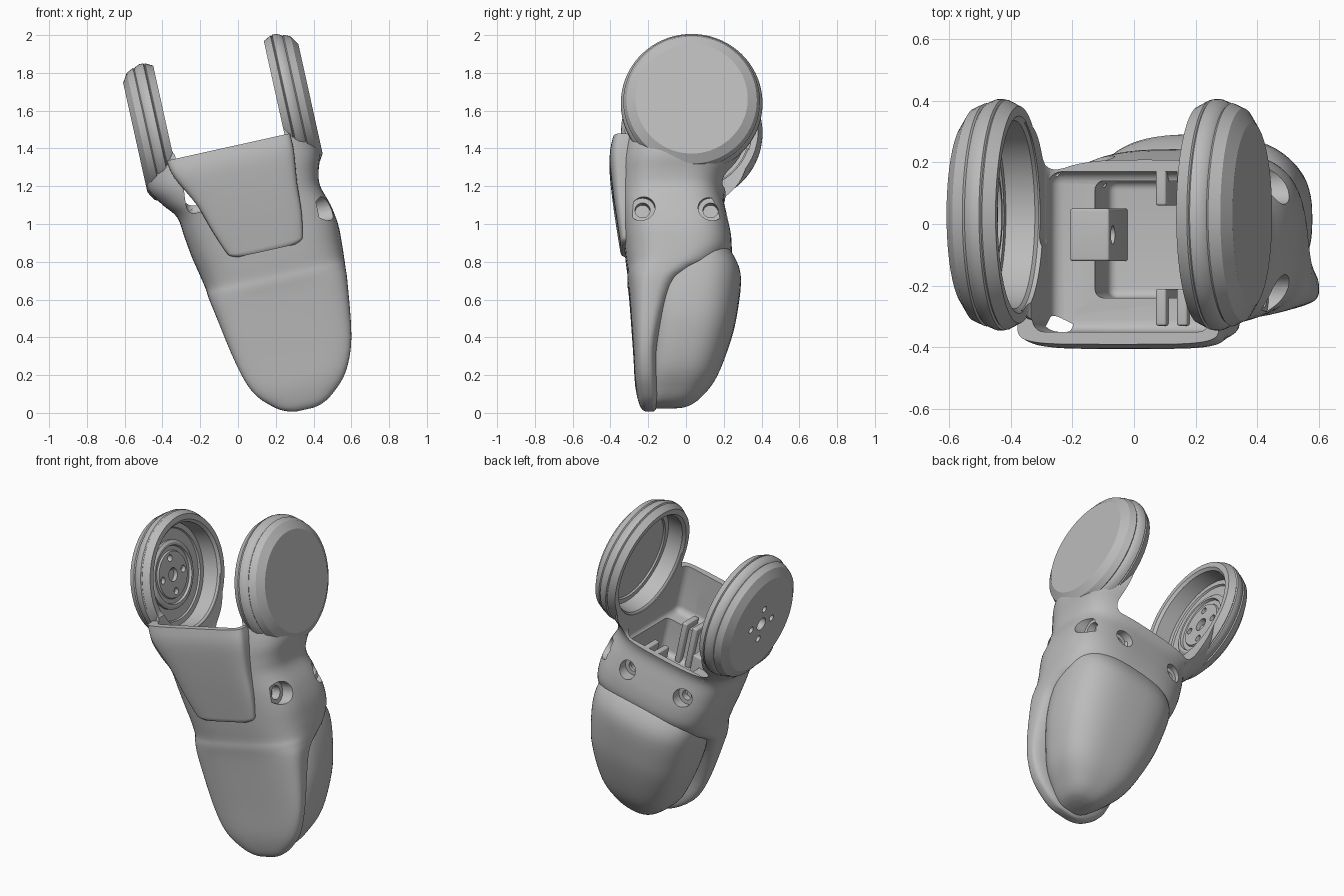
import bpy, bmesh, math
from mathutils import Matrix, Vector

cube = bpy.data.objects.get("Cube")
if cube:
    bpy.data.objects.remove(cube, do_unlink=True)

# The whole limb is modelled upright, then leaned sideways by this frame
FRAME = Matrix.Translation((-0.08, 0, 1.56)) @ Matrix.Rotation(math.radians(-12.5), 4, 'Y')
HUB_Y = 0.03

grey = bpy.data.materials.new("matte grey")
grey.use_nodes = True
grey.diffuse_color = (0.5, 0.5, 0.5, 1)
grey.node_tree.nodes["Principled BSDF"].inputs["Base Color"].default_value = (0.5, 0.5, 0.5, 1)


def make_object(name, bm):
    bmesh.ops.recalc_face_normals(bm, faces=bm.faces)
    mesh = bpy.data.meshes.new(name)
    bm.to_mesh(mesh)
    bm.free()
    mesh.materials.append(grey)
    ob = bpy.data.objects.new(name, mesh)
    bpy.context.collection.objects.link(ob)
    return ob


def skin(name, rings):
    """Closed solid through a list of equal-length point rings."""
    bm = bmesh.new()
    loops = [[bm.verts.new(p) for p in ring] for ring in rings]
    n = len(loops[0])
    for a, b in zip(loops, loops[1:]):
        for i in range(n):
            j = (i + 1) % n
            bm.faces.new((a[i], a[j], b[j], b[i]))
    bm.faces.new(loops[0])
    bm.faces.new(loops[-1])
    return make_object(name, bm)


def smooth_rows(rows, steps):
    """Catmull-Rom interpolation between table rows."""
    out = []
    for i in range(len(rows) - 1):
        p = [rows[max(0, min(len(rows) - 1, i + k))] for k in (-1, 0, 1, 2)]
        for s in range(steps):
            t = s / steps
            out.append([b + t * (c - a) / 2 + t * t * (a - 2.5 * b + 2 * c - d / 2)
                        + t ** 3 * (1.5 * (b - c) + (d - a) / 2) for a, b, c, d in zip(*p)])
    return out + [list(rows[-1])]


def loft(name, rows, power, steps=4, sides=64):
    """Rows are height, left, right, front, back of a rounded-box section."""
    def soft(v):
        return math.copysign(abs(v) ** (2 / power), v)
    rings = []
    for w, u0, u1, v0, v1 in smooth_rows(rows, steps):
        turn = [2 * math.pi * i / sides for i in range(sides)]
        rings.append([((u0 + u1) / 2 + (u1 - u0) / 2 * soft(math.cos(a)),
                       (v0 + v1) / 2 + (v1 - v0) / 2 * soft(math.sin(a)), w) for a in turn])
    return skin(name, rings)


def lathe(name, profile, side=1, y=HUB_Y, z=0, sides=72):
    """Revolve (radius, offset) pairs about the sideways axis."""
    turn = [2 * math.pi * i / sides for i in range(sides)]
    return skin(name, [[(side * u, y + r * math.cos(a), z + r * math.sin(a)) for a in turn]
                       for r, u in profile])


def rod(name, r, start, end):
    start, end = Vector(start), Vector(end)
    q = (end - start).to_track_quat('Z', 'Y')
    turn = [2 * math.pi * i / 32 for i in range(32)]
    return skin(name, [[c + q @ Vector((r * math.cos(a), r * math.sin(a), 0)) for a in turn]
                       for c in (start, end)])


def block(name, lo, hi, bevel=0.0):
    bm = bmesh.new()
    bmesh.ops.create_cube(bm, size=1)
    for v in bm.verts:
        v.co = [(a + b) / 2 + c * (b - a) for a, b, c in zip(lo, hi, v.co)]
    if bevel:
        bmesh.ops.bevel(bm, geom=bm.edges[:], offset=bevel, segments=5, profile=0.5,
                        affect='EDGES')
    return make_object(name, bm)


def carve(ob, cutters):
    for c in cutters:
        m = ob.modifiers.new("cut", 'BOOLEAN')
        m.operation, m.solver, m.object = 'DIFFERENCE', 'EXACT', c
    bpy.context.view_layer.objects.active = ob
    for m in list(ob.modifiers):
        bpy.ops.object.modifier_apply(modifier=m.name)


# Main shell: two arm roots, waist and the long front shin
shell = loft("shin_shell", [
    (0.02, -.43, .43, -.30, .36), (-.15, -.455, .455, -.34, .36),
    (-.28, -.47, .465, -.355, .31), (-.38, -.41, .435, -.355, .23),
    (-.46, -.35, .425, -.35, .2), (-.57, -.335, .457, -.34, .22),
    (-.68, -.32, .474, -.33, .24), (-.78, -.3, .472, -.32, .235),
    (-.86, -.285, .467, -.31, .17), (-.91, -.28, .463, -.31, .07),
    (-1.0, -.265, .455, -.30, -.05), (-1.28, -.215, .413, -.28, -.14),
    (-1.45, -.16, .345, -.27, -.15), (-1.55, -.07, .25, -.25, -.15),
    (-1.59, 0, .18, -.23, -.16), (-1.6, .05, .13, -.21, -.17)], 3.2)

# Raised front panel
panel = loft("front_panel", [
    (-.155, -.34, .33, -.39, -.24), (-.25, -.32, .33, -.405, -.24),
    (-.42, -.235, .31, -.39, -.24), (-.57, -.185, .3, -.37, -.26),
    (-.69, -.14, .28, -.352, -.26), (-.72, -.12, .265, -.347, -.26),
    (-.735, -.08, .23, -.34, -.26)], 5)

# Rear calf cover
calf = loft("calf_cover", [
    (-.73, -.2, .36, -.15, .2), (-.77, -.24, .42, -.18, .245),
    (-.88, -.25, .438, -.2, .29), (-1.05, -.235, .432, -.22, .275),
    (-1.21, -.205, .405, -.22, .24), (-1.41, -.14, .33, -.22, .165),
    (-1.52, -.06, .24, -.21, .085), (-1.57, 0, .18, -.2, .02),
    (-1.585, .05, .13, -.19, -.04)], 2.7)

# Hinge cups with grooved rims
CUP = [(.297, .475), (.345, .445), (.362, .408), (.357, .402), (.364, .396),
       (.375, .37), (.375, .35), (.368, .345), (.373, .34), (.352, .3),
       (.32, .3), (.305, .315), (.3, .41), (.27, .41), (.265, .42)]
left_cup = lathe("left_hinge_cup", CUP)
right_cup = lathe("right_hinge_cup", CUP, -1)
hub = lathe("right_hinge_hub", [(.2, .43), (.2, .405), (.185, .395), (.17, .395),
                                (.165, .41), (.14, .41), (.135, .4)], -1)

# Fork opening, hollow and screw wells
cutters = [
    lathe("bore_cutter", [(.315, -.425), (.315, .425)]),
    block("slot_cutter", (-.3, -1, -.155), (.3, 1, 1), .05),
    block("rear_slot_cutter", (-.3, -.1, -.42), (.3, 1, .8), .06),
    block("hollow_cutter", (-.29, -.35, -.46), (.3, .17, .8), .04),
    block("deep_hollow_cutter", (-.15, -.24, -.68), (.28, .14, .2), .03)]
wells = []
for y in (-.23, .13):
    wells += [rod("side_well", .066, (.385, y, -.585), (.7, y, -.585)),
              rod("side_screw_hole", .04, (.33, y, -.585), (.5, y, -.585))]
for x in (-.17, .21):
    wells += [rod("rear_well", .055, (x, .16, -.59), (x, .5, -.59)),
              rod("rear_screw_hole", .03, (x, .12, -.59), (x, .3, -.59))]
carve(panel, cutters[1:4])
carve(shell, cutters + wells)

# Axle hole and four bolt holes
bolts = [rod("axle_hole", .04, (-.6, HUB_Y, 0), (-.3, HUB_Y, 0))]
for k in range(4):
    y, z = HUB_Y + .1 * math.cos(k * math.pi / 2), .1 * math.sin(k * math.pi / 2)
    bolts.append(rod("bolt_hole", .02, (-.6, y, z), (-.3, y, z)))
for part in (right_cup, hub):
    carve(part, bolts)

# Mounting bracket and guide ribs inside the hollow
bracket = block("inner_bracket", (-.22, -.12, -.7), (-.09, .05, -.4), .008)
pin = rod("bracket_hole", .03, (-.15, -.035, -.46), (0, -.035, -.46))
carve(bracket, [pin])
ribs = [block("inner_rib", (x, y, -.7), (x + .035, y + .12, -.42), .008)
        for y in (-.33, .06) for x in (.06, .13)]

for helper in cutters + wells + bolts + [pin]:
    bpy.data.objects.remove(helper, do_unlink=True)

# Lean every part and shade it
bpy.ops.object.select_all(action='DESELECT')
for ob in [shell, panel, calf, left_cup, right_cup, hub, bracket] + ribs:
    ob.data.transform(FRAME)
    ob.select_set(True)
bpy.context.view_layer.objects.active = shell
bpy.ops.object.shade_smooth_by_angle(angle=math.radians(32))
